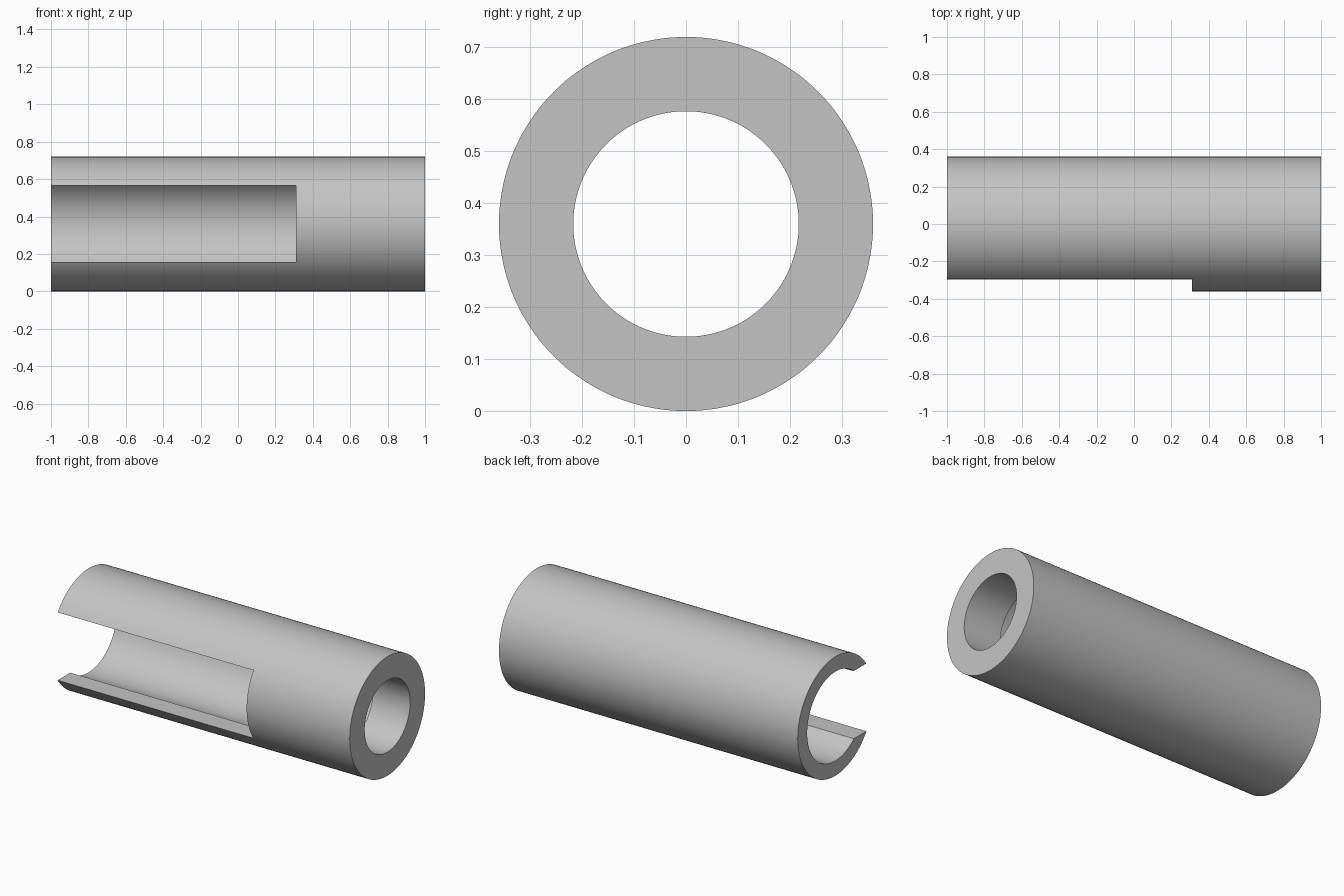
import bpy
import bmesh
import math
from mathutils import Vector, Matrix

if "Cube" in bpy.data.objects:
    bpy.data.objects.remove(bpy.data.objects["Cube"], do_unlink=True)

RADIUS = 0.36
SEGMENTS = 144

# Plain grey material
grey = bpy.data.materials.new("light_grey")
grey.use_nodes = True
colour = (0.55, 0.55, 0.55, 1)
grey.diffuse_color = colour
grey.node_tree.nodes["Principled BSDF"].inputs["Base Color"].default_value = colour


def make_object(name, bm):
    bmesh.ops.recalc_face_normals(bm, faces=bm.faces)
    mesh = bpy.data.meshes.new(name)
    bm.to_mesh(mesh)
    bm.free()
    mesh.materials.append(grey)
    obj = bpy.data.objects.new(name, mesh)
    bpy.context.collection.objects.link(obj)
    return obj


def lathe(name, profile):
    """Spin a closed (x, radius) profile around the tube's axis."""
    bm = bmesh.new()
    verts = [bm.verts.new((x, 0, RADIUS + r)) for x, r in profile]
    edges = [bm.edges.new((v, verts[i - 1])) for i, v in enumerate(verts)]
    bmesh.ops.spin(bm, geom=verts + edges, cent=(0, 0, RADIUS), axis=(1, 0, 0),
                   angle=math.tau, steps=SEGMENTS, use_merge=True)
    bmesh.ops.remove_doubles(bm, verts=bm.verts, dist=1e-5)
    return make_object(name, bm)


# Tube with a wide bore that steps down to a narrow mouth
bore, mouth, step_x = 0.27, 0.217, 0.75
tube = lathe("slotted_tube", [(-1, RADIUS), (1, RADIUS), (1, mouth),
                              (step_x, mouth), (step_x, bore), (-1, bore)])

# Slot through the front wall, open at one end
low, high = Vector((-1.2, -0.6, 0.156)), Vector((0.31, 0, 0.566))
bm = bmesh.new()
bmesh.ops.create_cube(bm, size=1, matrix=Matrix.Translation((low + high) / 2)
                      @ Matrix.Diagonal((*(high - low), 1)))
cutter = make_object("slot_cutter", bm)
cutter.hide_render = True

cut = tube.modifiers.new("slot", 'BOOLEAN')
cut.operation = 'DIFFERENCE'
cut.solver = 'EXACT'
cut.object = cutter

bpy.ops.object.select_all(action='DESELECT')
tube.select_set(True)
bpy.context.view_layer.objects.active = tube
bpy.ops.object.modifier_apply(modifier=cut.name)
bpy.data.objects.remove(cutter, do_unlink=True)
bpy.ops.object.shade_smooth_by_angle(angle=math.radians(30))
